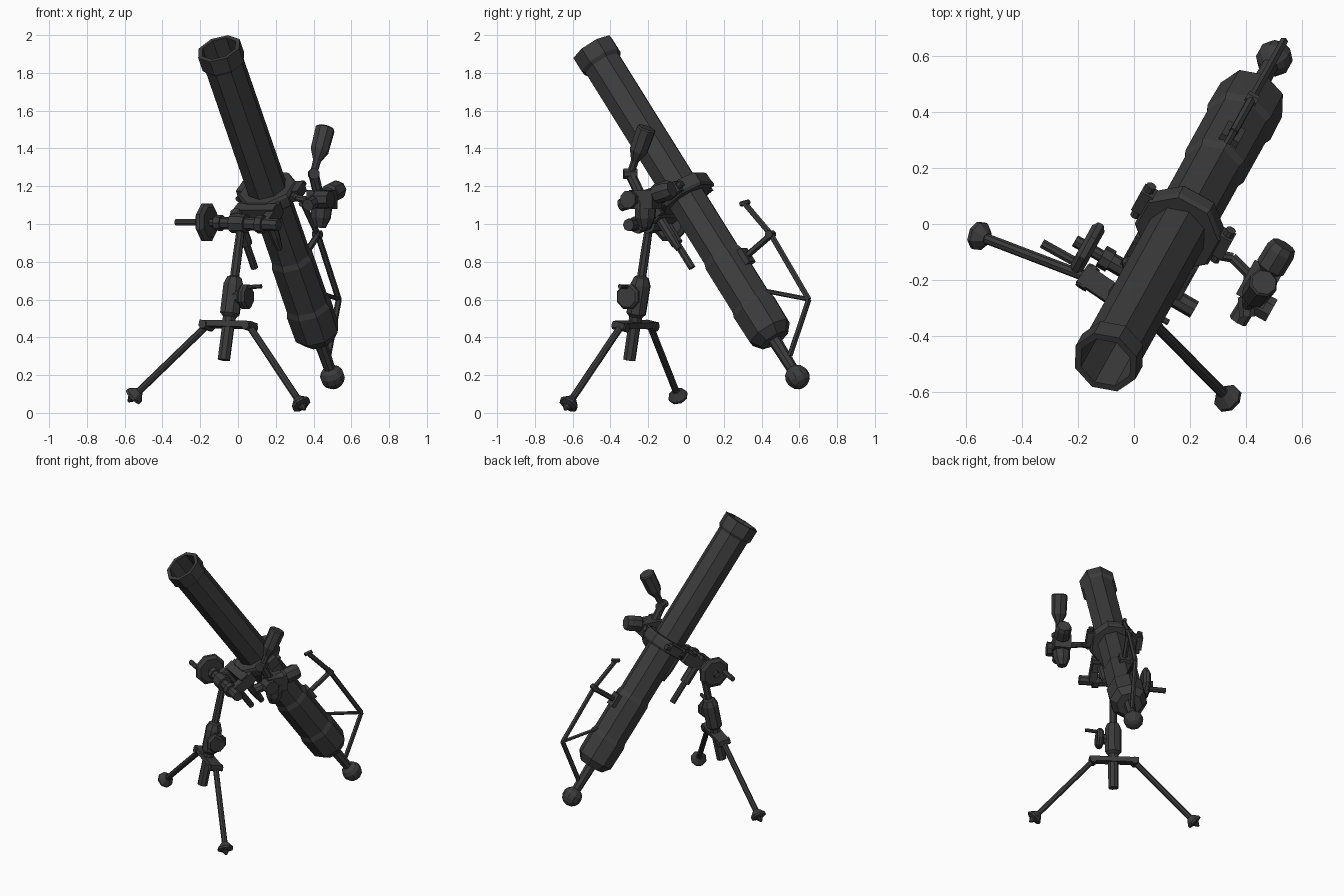
import bpy, bmesh, math
from mathutils import Vector, Matrix

if "Cube" in bpy.data.objects:
    bpy.data.objects.remove(bpy.data.objects["Cube"])

# Barrel frame: origin at the base ball; S = sideways, N = off the rear/top face, A = along the bore
O = Vector((0.50, 0.59, 0.19))
A = Vector((-0.605, -1.09, 1.75)).normalized()
S = Vector((-A.y, A.x, 0)).normalized()
N = A.cross(S)
FRAME = Matrix((S, N, A)).transposed()

mat = bpy.data.materials.new("dark_steel")
mat.diffuse_color = (0.045, 0.045, 0.045, 1)
mat.use_nodes = True
mat.node_tree.nodes["Principled BSDF"].inputs["Base Color"].default_value = mat.diffuse_color


def L(s, n, a):
    return O + S * s + N * n + A * a


def finish(name, bm):
    bmesh.ops.recalc_face_normals(bm, faces=bm.faces[:])
    me = bpy.data.meshes.new(name)
    bm.to_mesh(me)
    bm.free()
    me.materials.append(mat)
    ob = bpy.data.objects.new(name, me)
    bpy.context.collection.objects.link(ob)
    return ob


def lathe(name, p0, p1, profile, sides=8, phase=0.0, closed=False):
    """Turned part on the line p0-p1; profile = (fraction along line, radius)."""
    p0, p1 = Vector(p0), Vector(p1)
    d = (p1 - p0).normalized()
    hint = S if abs(d.dot(S)) < 0.9 else Vector((0, 0, 1))
    u = (hint - d * hint.dot(d)).normalized()
    v = d.cross(u)
    bm = bmesh.new()
    rings = []
    for t, r in profile:
        c = p0.lerp(p1, t) if 0 <= t <= 1 else p0 + (p1 - p0) * t
        rings.append([bm.verts.new(c + (u * math.cos(w) + v * math.sin(w)) * r)
                      for w in (phase + 2 * math.pi * i / sides for i in range(sides))])
    pairs = list(zip(rings, rings[1:]))
    if closed:
        pairs.append((rings[-1], rings[0]))
    for a, b in pairs:
        for i in range(sides):
            j = (i + 1) % sides
            bm.faces.new((a[i], a[j], b[j], b[i]))
    if not closed:
        bm.faces.new(rings[0])
        bm.faces.new(rings[-1])
    return finish(name, bm)


def rod(name, p0, p1, r, sides=8, r2=None):
    return lathe(name, p0, p1, [(0, r), (1, r if r2 is None else r2)], sides, math.pi / sides)


def box(name, center, size, rot=FRAME):
    bm = bmesh.new()
    bmesh.ops.create_cube(bm, size=1)
    m = Matrix.Translation(center) @ rot.to_4x4() @ Matrix.Diagonal((*size, 1))
    bmesh.ops.transform(bm, matrix=m, verts=bm.verts[:])
    return finish(name, bm)


# Barrel: stepped tube with breech cap, open bore at the muzzle
lathe("barrel", O, L(0, 0, 1),
      [(0.24, 0.085), (0.29, 0.125), (0.45, 0.128), (0.48, 0.118), (0.76, 0.118), (0.79, 0.108),
       (2.03, 0.108), (2.05, 0.122), (2.135, 0.122), (2.135, 0.098), (0.9, 0.09)])
rod("breech_neck", L(0, 0, 0.03), L(0, 0, 0.26), 0.03, r2=0.036)
bm = bmesh.new()
bmesh.ops.create_uvsphere(bm, u_segments=10, v_segments=7, radius=0.066)
bmesh.ops.transform(bm, matrix=Matrix.Translation(O) @ FRAME.to_4x4(), verts=bm.verts[:])
finish("base_ball", bm)

# Carrying handle on the rear face of the barrel
path = [L(0, .273, .935), L(0, .307, .71), L(0, .294, .294), L(0, .03, .12)]
for i, (p, q) in enumerate(zip(path, path[1:])):
    rod(f"handle_bar_{i}", p, q, 0.016, 6)
rod("handle_strut", L(0, .29, .30), L(0, .11, .48), 0.012, 6)
rod("handle_post", L(0, .11, .70), L(0, .30, .705), 0.018, 6)
box("handle_post_foot", L(0, .118, .70), (0.07, 0.03, 0.09))
rod("handle_hook", L(0, .25, .945), L(0, .30, .925), 0.014, 6)
rod("handle_joint", L(-.022, .305, .71), L(.022, .305, .71), 0.022)

# Clamp ring with side lugs
lathe("clamp_ring", O, L(0, 0, 1),
      [(1.15, 0.10), (1.15, 0.152), (1.165, 0.162), (1.215, 0.162), (1.23, 0.152), (1.23, 0.10)],
      8, math.pi / 8, closed=True)
for side, nm in ((-1, "left"), (1, "right")):
    box(f"clamp_lug_{nm}", L(side * .16, .03, 1.19), (0.05, 0.09, 0.06))
    rod(f"clamp_bolt_{nm}", L(side * .162, -.05, 1.19), L(side * .162, .10, 1.19), 0.019)
    box(f"yoke_cheek_{nm}", L(side * .10, -.19, 1.18), (0.05, 0.16, 0.07))
box("clamp_saddle", L(0, -.165, 1.18), (0.24, 0.06, 0.09))

# Recoil buffers below the barrel
lathe("recoil_buffer", L(-.09, -.225, .87), L(-.09, -.225, 1.24),
      [(0, .02), (.42, .02), (.42, .034), (.95, .034), (1, .025)])
lathe("short_buffer", L(.06, -.165, .95), L(.06, -.165, 1.22), [(0, .018), (.3, .028), (1, .028)])

# Traverse gear with collars and handwheel
t0, t1 = Vector((-.21, -.06, 1.01)), Vector((.215, -.305, .995))
lathe("traverse_screw", t0, t1,
      [(0, .022), (.22, .022), (.22, .042), (.3, .042), (.3, .033), (.42, .033), (.42, .052),
       (.6, .052), (.6, .035), (.74, .035), (.74, .048), (.82, .048), (.82, .033), (1, .033)])
wc = Vector((-.165, -.085, 1.01))
lathe("traverse_handwheel", wc - S * .025, wc + S * .025,
      [(0, .085), (.3, .107), (.7, .107), (1, .085)], 8, math.pi / 8)
H = Vector((A.x, A.y, 0)).normalized()
rod("traverse_crank", wc + H * .065 - S * .15, wc + H * .065, 0.018)

# Elevation column
c0, c1 = Vector((-.075, -.30, .28)), Vector((.017, -.195, .99))
lathe("elevation_column", c0, c1,
      [(0, .034), (.27, .034), (.29, .036), (.32, .036), (.345, .054), (.56, .056), (.615, .04), (.625, .025),
       (.8, .025), (1, .022)])
ec = Vector((.04, -.305, .615))
rod("elevation_gear_shaft", ec - S * .09, ec, 0.035)
lathe("elevation_handwheel", ec - S * .02, ec + S * .022, [(0, .06), (.3, .07), (.7, .07), (1, .058)],
      8, math.pi / 8)
rod("elevation_crank", ec + Vector((0, 0, .05)), ec + Vector((0, 0, .055)) + S * .095, 0.012)

# Bipod legs, feet and crossplate
tops = [Vector((-.165, -.19, .462)), Vector((.062, -.345, .457))]
feet = [Vector((-.55, -.043, .09)), Vector((.333, -.62, .048))]
along = (tops[1] - tops[0]).normalized()
across = (c1 - c0).cross(along).normalized()
plate = Matrix((along, across, along.cross(across))).transposed()
box("leg_crossplate", (tops[0] + tops[1]) / 2 + Vector((0, 0, .008)),
    ((tops[1] - tops[0]).length + .05, 0.075, 0.032), plate)
for nm, top, foot in zip(("left", "right"), tops, feet):
    d = (foot - top).normalized()
    rod(f"{nm}_leg", top, foot, 0.019)
    lathe(f"{nm}_foot", foot - d * .04, foot + d * .045,
          [(0, .022), (.42, .053), (.58, .053), (.68, .025), (1, .006)])
    rod(f"{nm}_leg_hinge", top - across * .045, top + across * .045, 0.024)

# Sight: arm, body, drums, telescope and collimator
sc = Vector((.445, -.215, 1.13))
SF = Matrix((S, -H, Vector((0, 0, 1)))).transposed()
arm = [L(.15, -.03, 1.19), Vector((.35, -.12, 1.13)), sc]
for i, (p, q) in enumerate(zip(arm, arm[1:])):
    rod(f"sight_arm_{i}", p, q, 0.019)
box("sight_body", sc, (0.11, 0.14, 0.10), SF)
lathe("sight_telescope", (.535, -.075, 1.185), (.37, -.345, 1.10),
      [(0, .045), (.08, .054), (.3, .054), (.34, .04), (.75, .04), (.78, .034), (1, .034)])
lathe("sight_lower_drum", sc + Vector((-.01, 0, -.15)), sc, [(0, .03), (.35, .055), (1, .062)])
rod("sight_side_drum", sc + H * .06, sc + H * .06 + S * .085, 0.048)
elbow = Vector((.40, -.295, 1.265))
rod("sight_neck", sc + Vector((-.02, -.03, .03)), elbow, 0.028)
rod("sight_elbow", elbow - H * .03 - S * .02, elbow + H * .03 + S * .02, 0.03)
lathe("sight_collimator", elbow, (.463, -.208, 1.51),
      [(0, .02), (.28, .022), (.5, .05), (.97, .053), (1, .046)])
